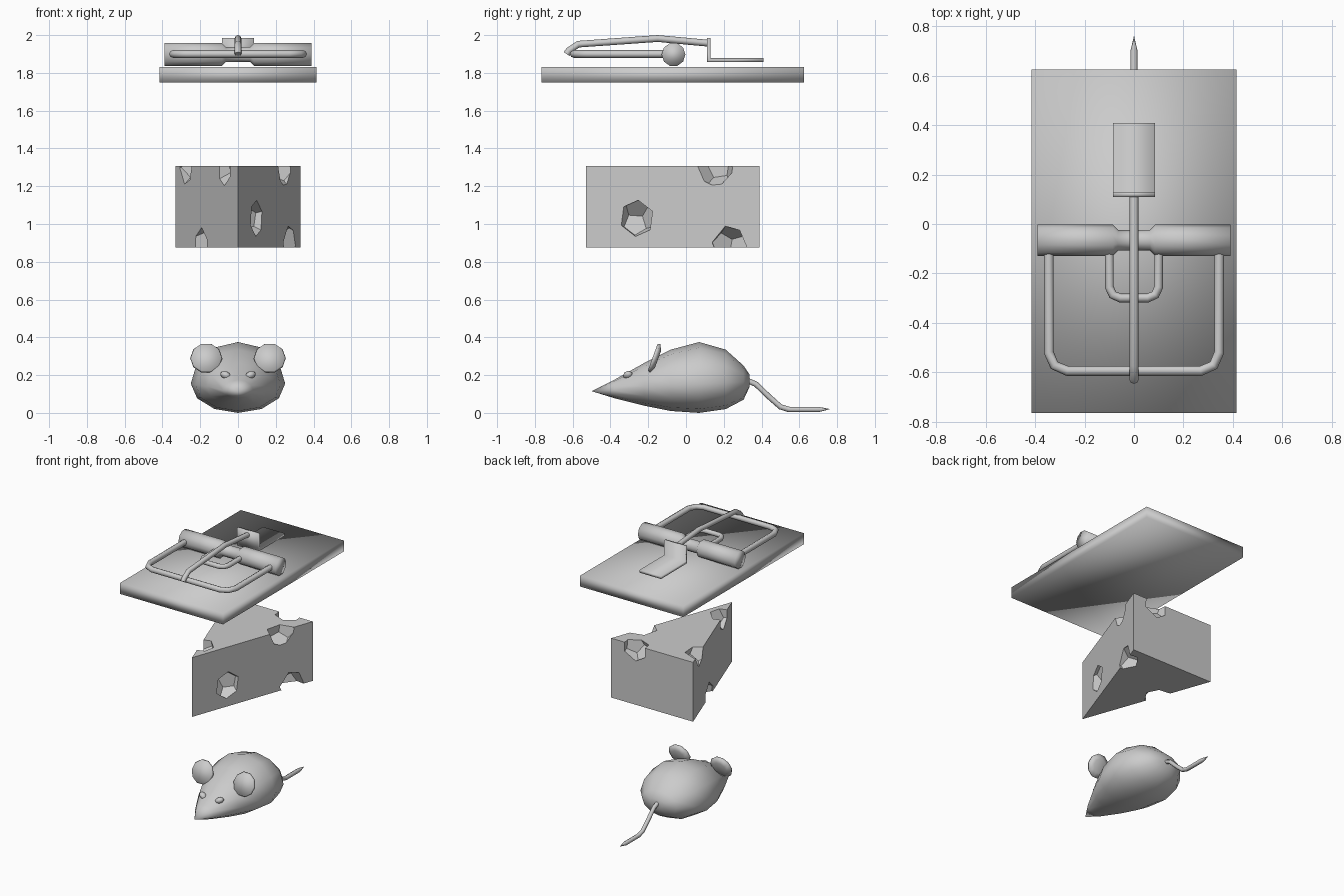
import bpy, bmesh
from math import sin, cos, pi, radians
from mathutils import Matrix, Vector

if "Cube" in bpy.data.objects:
    bpy.data.objects.remove(bpy.data.objects["Cube"])


def finish(name, bm, smooth=True):
    bmesh.ops.recalc_face_normals(bm, faces=bm.faces)
    mesh = bpy.data.meshes.new(name)
    bm.to_mesh(mesh)
    bm.free()
    for p in mesh.polygons:
        p.use_smooth = smooth
    ob = bpy.data.objects.new(name, mesh)
    bpy.context.collection.objects.link(ob)
    return ob


def box(name, x, y0, y1, z0, z1):
    bm = bmesh.new()
    m = Matrix.Translation((0, (y0 + y1) / 2, (z0 + z1) / 2)) @ Matrix.Diagonal((2 * x, y1 - y0, z1 - z0, 1))
    bmesh.ops.create_cube(bm, size=1, matrix=m)
    return finish(name, bm)


def loft(name, rings, smooth=True):
    """Skin rings of points; a ring with one point closes to a tip."""
    bm = bmesh.new()
    loops = [[bm.verts.new(p) for p in r] for r in rings]
    for a, b in zip(loops, loops[1:]):
        n = max(len(a), len(b))
        for i in range(n):
            j = (i + 1) % n
            if len(a) == 1:
                bm.faces.new((a[0], b[i], b[j]))
            elif len(b) == 1:
                bm.faces.new((a[i], b[0], a[j]))
            else:
                bm.faces.new((a[i], b[i], b[j], a[j]))
    for end in (loops[0], loops[-1]):
        if len(end) > 2:
            bm.faces.new(end)
    return finish(name, bm, smooth)


def wire(name, points, radius):
    """Round rod along (x, y, z[, radius factor]) points."""
    cu = bpy.data.curves.new(name, 'CURVE')
    cu.dimensions = '3D'
    cu.bevel_depth = radius
    cu.bevel_resolution = 2
    cu.use_fill_caps = True
    sp = cu.splines.new('POLY')
    sp.points.add(len(points) - 1)
    for p, q in zip(sp.points, points):
        p.co = (*q[:3], 1)
        p.radius = q[3] if len(q) > 3 else 1
    ob = bpy.data.objects.new(name, cu)
    bpy.context.collection.objects.link(ob)
    bpy.ops.object.select_all(action='DESELECT')
    bpy.context.view_layer.objects.active = ob
    ob.select_set(True)
    bpy.ops.object.convert(target='MESH')
    bpy.ops.object.shade_smooth()


# --- trap: board, spring, wires, bait plate
box("trap_board", 0.415, -0.765, 0.625, 1.75, 1.83)

spring = [(-.39, .063), (-.085, .063), (-.065, .042), (.065, .042), (.085, .063), (.39, .063)]
loft("spring", [[(x, -.066 + r * cos(i * pi / 5), 1.897 + r * sin(i * pi / 5)) for i in range(10)]
                for x, r in spring])


def u_bar(name, x, y, c, r):
    half = [(x, -.07), (x, y + c), (x - c * .3, y + c * .3), (x - c, y)]
    wire(name, [(-a, b, 1.9) for a, b in half] + [(a, b, 1.9) for a, b in half[::-1]], r)


u_bar("hammer_bar", .345, -.595, .075, .02)
u_bar("inner_bar", .1, -.3, .045, .018)
wire("locking_arm", [(0, y, z) for y, z in
                     [(-.632, 1.9), (-.62, 1.918), (-.57, 1.952), (-.15, 1.982), (.12, 1.957)]], .018)
# bait plate, an L-shaped strip
plate = [(.11, 1.857), (.41, 1.857), (.41, 1.878), (.13, 1.878), (.13, 1.985), (.11, 1.985)]
loft("bait_plate", [[(x, y, z) for y, z in plate] for x in (-.086, .086)])

# --- cheese wedge with faceted holes
tri = [(0, -.53), (.33, .39), (-.33, .39)]
cheese = loft("cheese", [[(x, y, z) for x, y in tri] for z in (.875, 1.307)], False)


def face_x(y):
    return .33 * (y + .53) / .92


holes = [(face_x(-.26), -.26, 1.03), (face_x(.155), .155, 1.3), (face_x(.23), .23, .89),
         (-face_x(.237), .237, 1.31), (-face_x(-.335), -.335, 1.3), (-face_x(.014), .014, .885),
         (.14, .39, 1.29)]
bm = bmesh.new()
for k, h in enumerate(holes):
    # twelve-sided solid: hull of the face centres of a twenty-sided one
    ico = bmesh.new()
    bmesh.ops.create_icosphere(ico, subdivisions=1, radius=1)
    turn = Matrix.Rotation(.35 + k * .7, 3, 'Z') @ Matrix.Rotation(.5, 3, 'X')
    pts = [f.calc_center_median().normalized() * .102 for f in ico.faces]
    ico.free()
    vs = [bm.verts.new(Vector(h) + turn @ p) for p in pts]
    bmesh.ops.convex_hull(bm, input=vs)
bmesh.ops.dissolve_limit(bm, angle_limit=radians(3), verts=bm.verts, edges=bm.edges)
cutter = finish("hole_cutter", bm, False)
cutter.hide_render = True
mod = cheese.modifiers.new("holes", 'BOOLEAN')
mod.object = cutter
mod.operation = 'DIFFERENCE'
mod.solver = 'EXACT'
bpy.ops.object.select_all(action='DESELECT')
bpy.context.view_layer.objects.active = cheese
cheese.select_set(True)
bpy.ops.object.modifier_apply(modifier=mod.name)
bpy.data.objects.remove(cutter)

# --- mouse body: y, half width, widest height, top, bottom
sections = [(-.38, .08, .12, .175, .078), (-.22, .165, .14, .265, .038), (-.08, .225, .15, .335, .01),
            (.07, .25, .155, .375, 0), (.21, .22, .16, .335, .02), (.305, .14, .165, .25, .07),
            (.335, .06, .17, .205, .135)]


def section(y, w, c, top, bot):
    ring = []
    for i in range(12):
        s, k = sin(i * pi / 6), cos(i * pi / 6)
        ring.append((w * s, y, c + k * ((top - c) if k > 0 else (c - bot))))
    return ring


loft("mouse_body", [[(0, -.5, .115)]] + [section(*s) for s in sections])

# ears and eyes
for side, label in ((-1, "left"), (1, "right")):
    tilt = Matrix.Translation((side * .168, -.165, .29)) @ Matrix.Rotation(radians(-20), 4, 'X')
    rings = [[tilt @ Vector((r * cos(i * pi / 5), d, r * sin(i * pi / 5))) for i in range(10)]
             for d, r in ((-.012, .08), (.002, .085), (.018, .05))]
    loft(label + "_ear", rings)

    bm = bmesh.new()
    m = (Matrix.Translation((side * .066, -.308, .2)) @ Matrix.Rotation(side * radians(-25), 4, 'Y')
         @ Matrix.Rotation(side * radians(25), 4, 'Z') @ Matrix.Diagonal((.032, .024, .02, 1)))
    bmesh.ops.create_uvsphere(bm, u_segments=8, v_segments=6, radius=1, matrix=m)
    m = None
    finish(label + "_eye", bm)

# tail
wire("tail", [(0, .31, .178), (0, .37, .152), (0, .44, .085), (0, .5, .032), (0, .545, .018),
              (0, .70, .018), (0, .76, .02, .05)], .0145)
